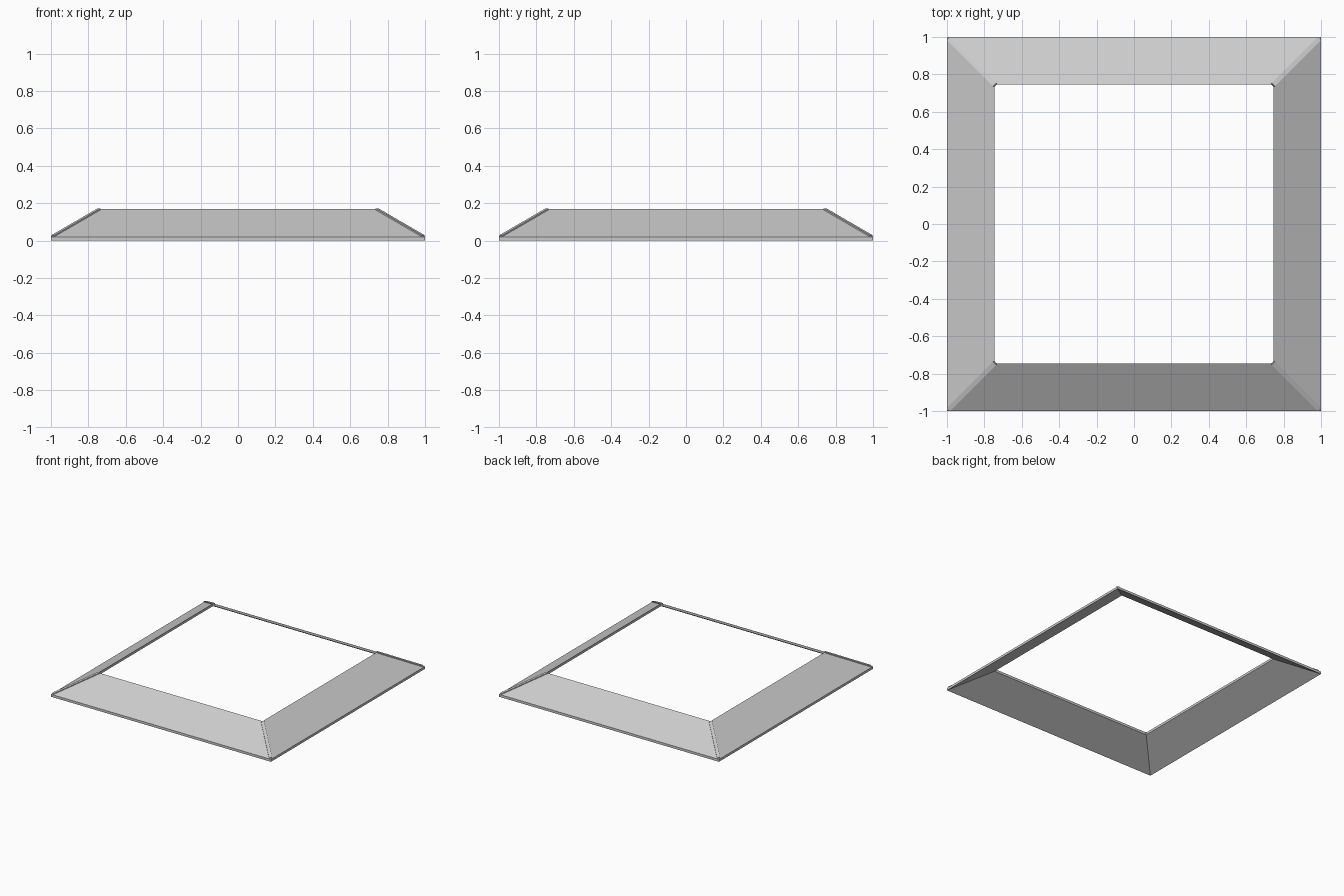
import bpy, bmesh, math
from mathutils import Matrix, Vector

if "Cube" in bpy.data.objects:
    bpy.data.objects.remove(bpy.data.objects["Cube"])

OUT, INN = 1.0, 0.745      # half-widths at eave and top edge
THICK, RISE = 0.02, 0.148  # vertical thickness and rise of the slope


def add_object(name, bm):
    bmesh.ops.recalc_face_normals(bm, faces=bm.faces)
    mesh = bpy.data.meshes.new(name)
    bm.to_mesh(mesh)
    bm.free()
    obj = bpy.data.objects.new(name, mesh)
    bpy.context.collection.objects.link(obj)
    return obj


# Sloping mitred panel: one profile at each end, bridged together
def panel(name, angle):
    profile = [(OUT, 0), (OUT, THICK), (INN, RISE + THICK), (INN, RISE)]
    bm = bmesh.new()
    ends = [[bm.verts.new((s * d, -d, z)) for d, z in profile] for s in (-1, 1)]
    for end in ends:
        bm.faces.new(end)
    for i in range(4):
        j = (i + 1) % 4
        bm.faces.new((ends[0][i], ends[0][j], ends[1][j], ends[1][i]))
    bm.transform(Matrix.Rotation(angle, 4, 'Z'))
    add_object(name, bm)


# Slim square batten capping the hip between two panels
def hip_batten(name, angle):
    a = Vector((0.99, 0.99, THICK + 0.006))
    b = Vector((0.744, 0.744, RISE + THICK + 0.001))
    along = (b - a).normalized()
    side = Vector((1, -1, 0)).normalized()
    up = side.cross(along)
    if up.z < 0:
        up = -up
    mid = (a + b) / 2 - up * 0.008
    rot = Matrix((along, side, up)).transposed().to_4x4()
    size = Matrix.Diagonal(((b - a).length, 0.024, 0.02, 1))
    bm = bmesh.new()
    bmesh.ops.create_cube(bm, size=1, matrix=Matrix.Translation(mid) @ rot @ size)
    bm.transform(Matrix.Rotation(angle, 4, 'Z'))
    add_object(name, bm)


for i, where in enumerate(("front", "right", "back", "left")):
    panel(where + "_roof_panel", i * math.pi / 2)
for i, where in enumerate(("back_right", "back_left", "front_left", "front_right")):
    hip_batten(where + "_hip_batten", i * math.pi / 2)
